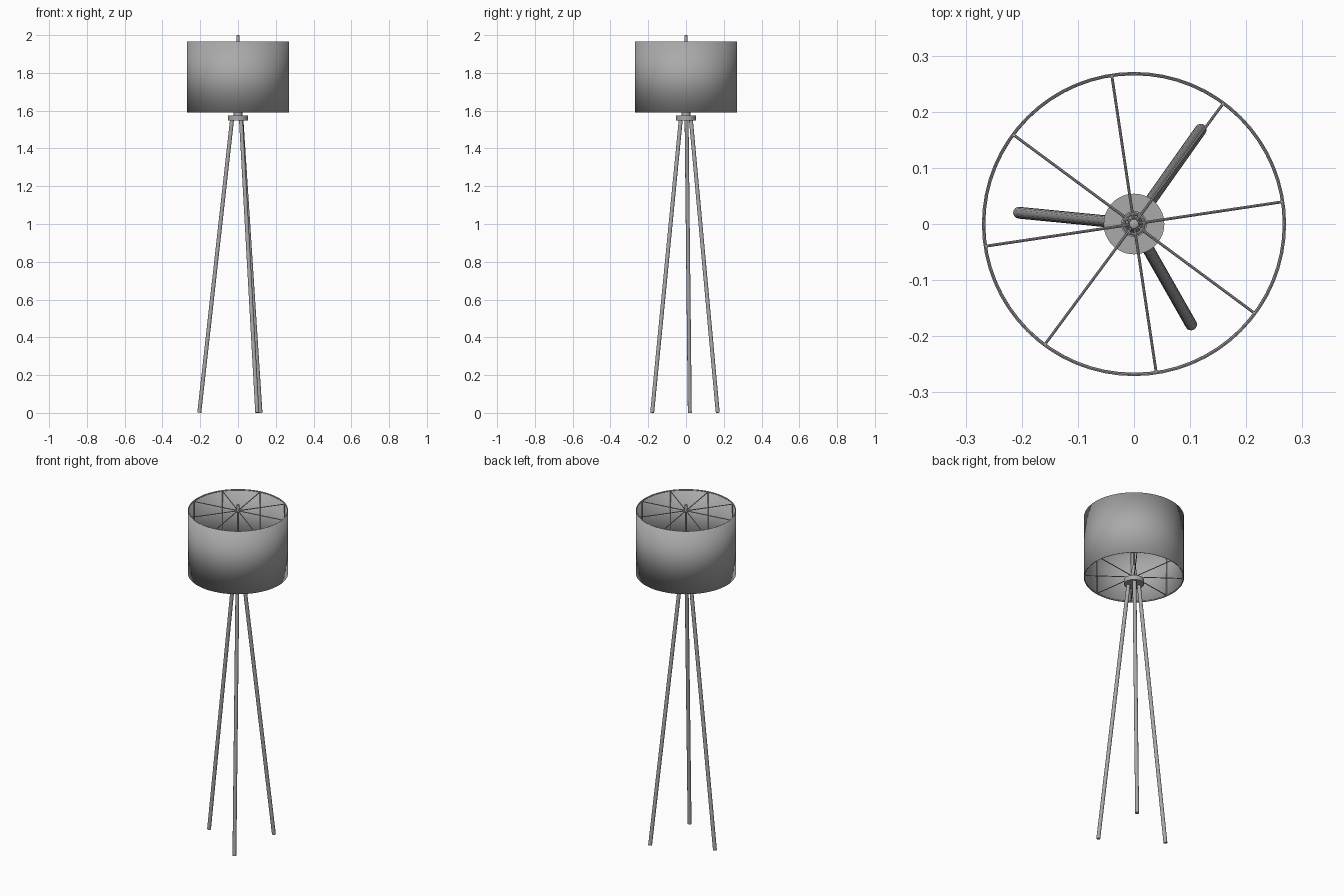
import bpy
import math
from mathutils import Vector

if "Cube" in bpy.data.objects:
    bpy.data.objects.remove(bpy.data.objects["Cube"])

grey = bpy.data.materials.new("plain grey")
grey.use_nodes = True
grey.diffuse_color = (0.4, 0.4, 0.4, 1)
grey.node_tree.nodes["Principled BSDF"].inputs["Base Color"].default_value = (0.4, 0.4, 0.4, 1)

SHADE_R, SHADE_LOW, SHADE_TOP = 0.271, 1.59, 1.965


def finish(name):
    ob = bpy.context.object
    ob.name = name
    ob.data.materials.append(grey)
    bpy.ops.object.shade_smooth_by_angle(angle=math.radians(35))
    return ob


def rod(name, start, end, radius, sides=12, end_radius=None):
    """Round bar between two points, optionally tapered."""
    a, b = Vector(start), Vector(end)
    bpy.ops.mesh.primitive_cone_add(
        vertices=sides, radius1=radius, radius2=end_radius or radius,
        depth=(b - a).length, location=(a + b) / 2,
        rotation=(b - a).to_track_quat("Z", "Y").to_euler())
    return finish(name)


def ring(name, radius, thickness, z, segments=64):
    bpy.ops.mesh.primitive_torus_add(
        major_radius=radius, minor_radius=thickness,
        major_segments=segments, minor_segments=8, location=(0, 0, z))
    return finish(name)


def polar(radius, degrees, z):
    t = math.radians(degrees)
    return (radius * math.cos(t), radius * math.sin(t), z)


# Thin open drum shade
bpy.ops.mesh.primitive_cylinder_add(
    vertices=64, radius=SHADE_R, depth=SHADE_TOP - SHADE_LOW,
    end_fill_type="NOTHING", location=(0, 0, (SHADE_LOW + SHADE_TOP) / 2))
shade = finish("shade")
wall = shade.modifiers.new("wall", "SOLIDIFY")
wall.thickness = 0.002

# Wire frame inside the shade: rims, spokes and uprights
for label, z in (("lower", SHADE_LOW + 0.003), ("upper", SHADE_TOP - 0.003)):
    ring(label + "_rim", SHADE_R - 0.003, 0.003, z)
    ring(label + "_spoke_collar", 0.018, 0.003, z, 16)
    for i in range(8):
        angle = 8.5 + 45 * i
        rod(f"{label}_spoke_{i + 1}", polar(0.005, angle, z),
            polar(SHADE_R - 0.003, angle, z), 0.0025, 8)
for i in range(8):
    angle = 8.5 + 45 * i
    rod(f"upright_{i + 1}", polar(SHADE_R - 0.005, angle, SHADE_LOW),
        polar(SHADE_R - 0.005, angle, SHADE_TOP), 0.0025, 8)

# Hub, neck, socket, centre rod and finial
rod("hub", (0, 0, 1.547), (0, 0, 1.575), 0.054, 48)
rod("neck", (0, 0, 1.57), (0, 0, 1.595), 0.023, 24)
rod("socket", (0, 0, 1.59), (0, 0, 1.66), 0.018, 24, 0.01)
rod("centre_rod", (0, 0, 1.65), (0, 0, 1.96), 0.005)
rod("finial", (0, 0, 1.955), (0, 0, 1.997), 0.0085, 16)
bpy.ops.mesh.primitive_uv_sphere_add(
    segments=16, ring_count=8, radius=0.0085, location=(0, 0, 1.997))
finish("finial_cap").scale.z = 0.35

# Three splayed legs
for i, angle in enumerate((54.7, 174.4, 299.6)):
    rod(f"leg_{i + 1}", polar(0.206, angle, 0.001),
        polar(0.031, angle, 1.56), 0.0105, 16)
